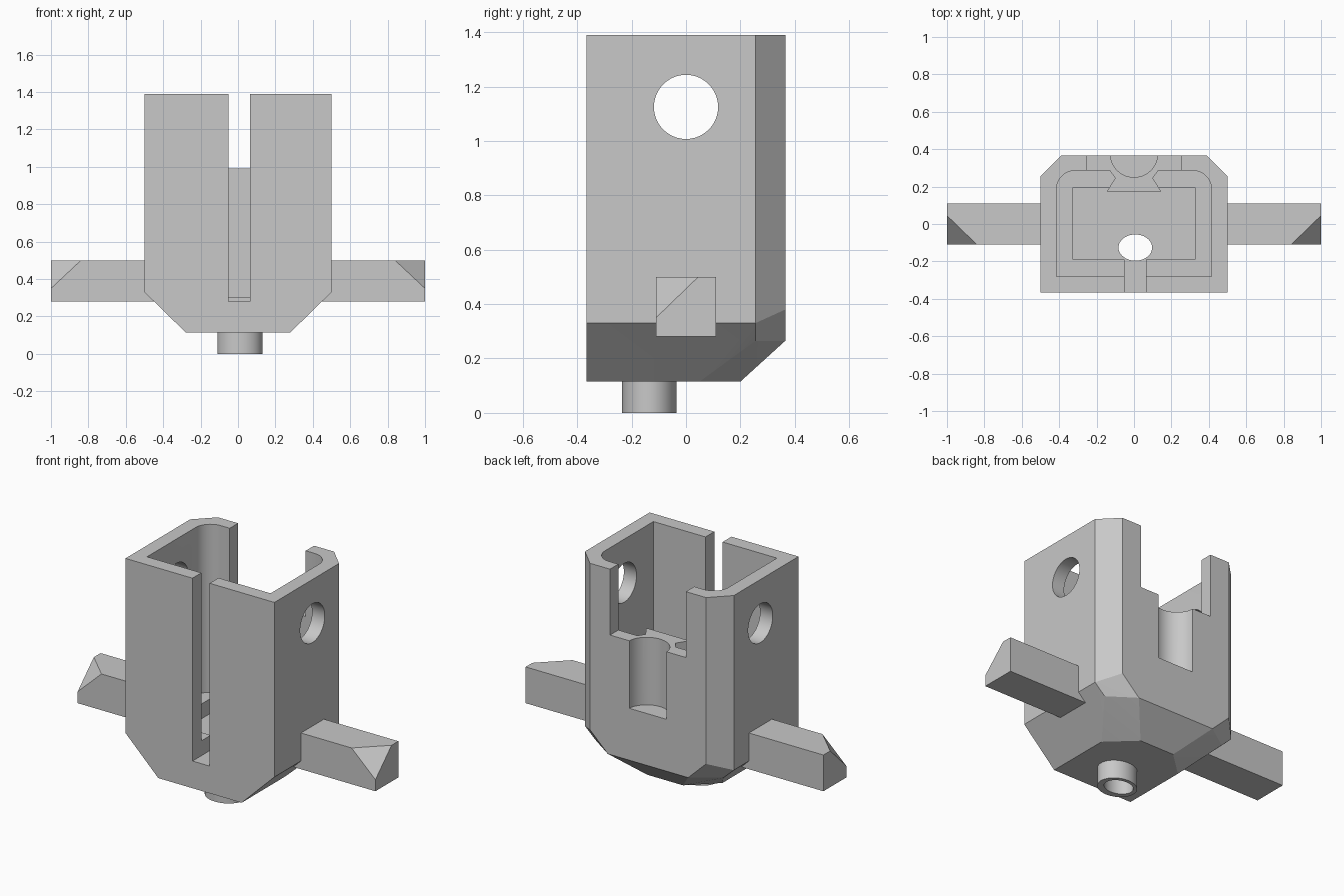
import bpy, bmesh
from math import sin, cos, pi, radians
from mathutils import Matrix

cube = bpy.data.objects.get("Cube")
if cube:
    bpy.data.objects.remove(cube, do_unlink=True)

grey = bpy.data.materials.new("plain grey")
grey.use_nodes = True
colour = (0.58, 0.58, 0.58, 1)
grey.diffuse_color = colour
grey.node_tree.nodes["Principled BSDF"].inputs["Base Color"].default_value = colour


def finish(name, bm):
    bmesh.ops.recalc_face_normals(bm, faces=bm.faces)
    mesh = bpy.data.meshes.new(name)
    bm.to_mesh(mesh)
    bm.free()
    mesh.materials.append(grey)
    ob = bpy.data.objects.new(name, mesh)
    bpy.context.collection.objects.link(ob)
    return ob


def hull(name, points):
    bm = bmesh.new()
    for p in points:
        bm.verts.new(p)
    bmesh.ops.convex_hull(bm, input=bm.verts)
    bmesh.ops.dissolve_limit(bm, angle_limit=radians(0.5), verts=bm.verts, edges=bm.edges)
    return finish(name, bm)


def prism(name, outline, z0, z1):
    bm = bmesh.new()
    face = bm.faces.new([bm.verts.new((x, y, z0)) for x, y in outline])
    top = bmesh.ops.extrude_face_region(bm, geom=[face])["geom"]
    moved = [g for g in top if isinstance(g, bmesh.types.BMVert)]
    bmesh.ops.translate(bm, verts=moved, vec=(0, 0, z1 - z0))
    return finish(name, bm)


def box(name, x0, x1, y0, y1, z0, z1):
    return prism(name, [(x0, y0), (x1, y0), (x1, y1), (x0, y1)], z0, z1)


def arc(x, y, rx, ry, start=0, end=2 * pi, steps=48):
    span = end - start
    return [(x + rx * cos(start + span * i / steps), y + ry * sin(start + span * i / steps))
            for i in range(steps + 1)]


def combine(target, tool, operation="DIFFERENCE"):
    mod = target.modifiers.new("combine", "BOOLEAN")
    mod.operation = operation
    mod.solver = "EXACT"
    mod.object = tool
    bpy.ops.object.select_all(action="DESELECT")
    bpy.context.view_layer.objects.active = target
    target.select_set(True)
    bpy.ops.object.modifier_apply(modifier=mod.name)
    bpy.data.objects.remove(tool, do_unlink=True)


# Housing block: chamfered back corners and a faceted underside
corner = [(.5, -.365, 1.39), (.5, .255, 1.39), (.39, .365, 1.39),
          (.5, -.365, .33), (.5, .255, .33), (.39, .365, .38),
          (.28, -.365, .115), (.28, .05, .115), (.12, .2, .115),
          (.27, .365, .265), (.43, .255, .265)]
body = hull("housing", [(s * x, y, z) for s in (1, -1) for x, y, z in corner])

# Hollow with rounded back corners, and a smaller pocket below its ledge
r = 0.1
cavity = [(-.415, -.28), (.415, -.28)]
cavity += arc(.415 - r, .285 - r, r, r, 0, pi / 2, 12)
cavity += arc(r - .415, .285 - r, r, r, pi / 2, pi, 12)
combine(body, prism("cavity", cavity, .37, 1.5))
combine(body, box("pocket", -.325, .325, -.19, .195, .28, .5))

# Dovetail boss inside the back wall
half = [(.145, .175), (.1, .245), (.14, .3)]
boss = half + [(-x, y) for x, y in reversed(half)]
combine(body, prism("boss", boss, .3, .99), "UNION")

# Hollow spigot underneath
combine(body, prism("spigot", arc(.01, -.135, .12, .1)[:-1], 0, .15), "UNION")
combine(body, prism("bore", arc(.007, -.126, .09, .07)[:-1], -.1, .35))

# Front slot, back notch and the upright groove below it
combine(body, box("slot", -.05, .065, -.5, -.17, .28, 1.5))
combine(body, box("notch", -.255, .255, .23, .5, .99, 1.5))
combine(body, prism("groove", arc(0, .37, .125, .12)[:-1], .58, 1.1))

# Cross hole through both side walls
hole = prism("cross_hole", arc(0, 0, .118, .118)[:-1], -.7, .7)
hole.data.transform(Matrix.Translation((0, 0, 1.125)) @ Matrix.Rotation(pi / 2, 4, "Y"))
combine(body, hole)

body.select_set(True)
bpy.context.view_layer.objects.active = body
bpy.ops.object.shade_smooth_by_angle(angle=radians(20))

# Side arms with the front upper end corner cut off
for side, name in ((1, "left_arm"), (-1, "right_arm")):
    pts = [(x, y, z) for x in (.43, 1) for y in (-.11, .11) for z in (.28, .5)]
    pts.remove((1, -.11, .5))
    pts += [(.84, -.11, .5), (1, -.11, .35), (1, .045, .5)]
    hull(name, [(side * x, y, z) for x, y, z in pts])
